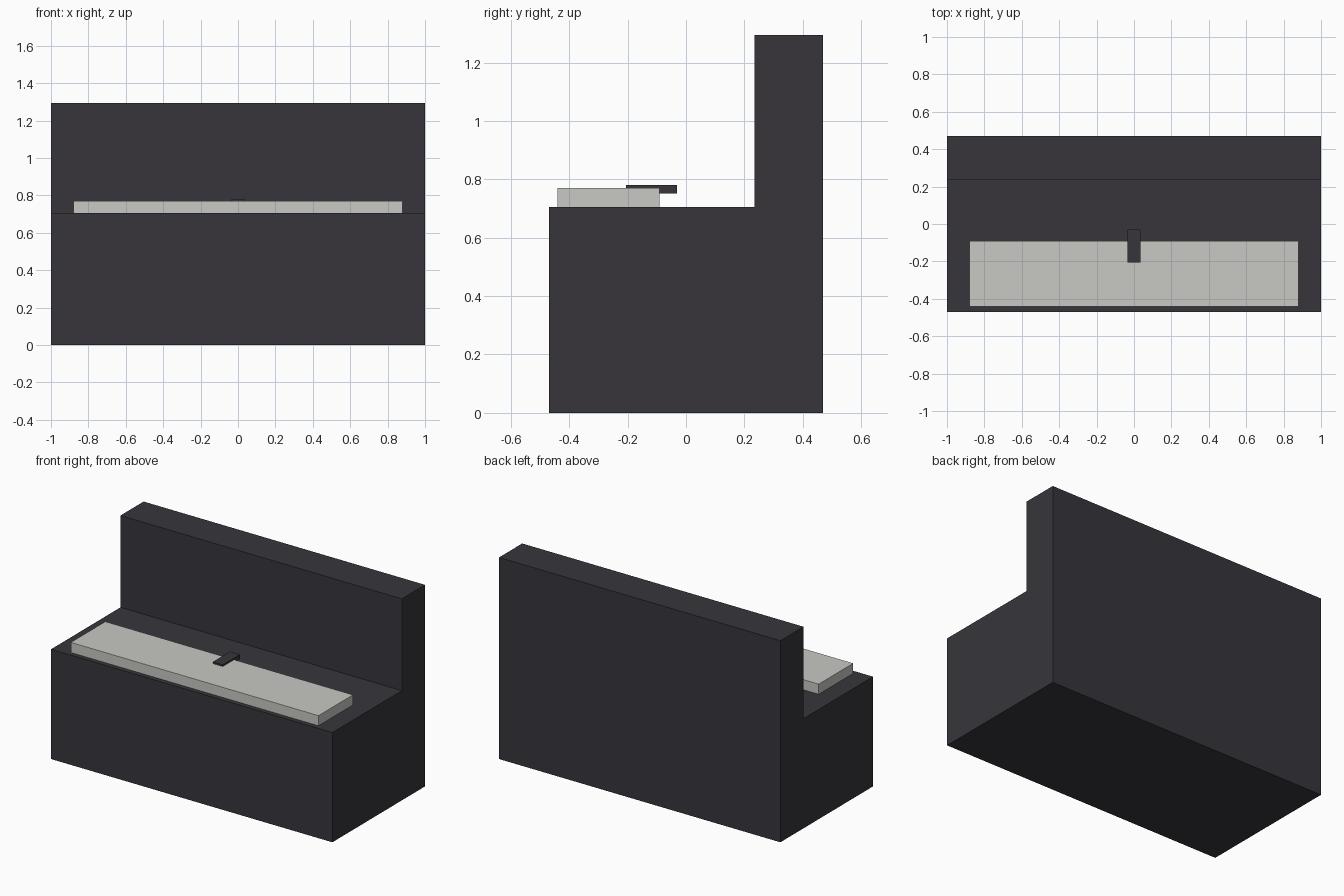
import bpy
import bmesh

default = bpy.data.objects.get("Cube")
if default:
    bpy.data.objects.remove(default, do_unlink=True)


def make_material(name, rgb):
    mat = bpy.data.materials.new(name)
    mat.use_nodes = True
    color = (*rgb, 1.0)
    mat.diffuse_color = color
    mat.node_tree.nodes["Principled BSDF"].inputs["Base Color"].default_value = color
    return mat


def extrude_profile(name, profile, half_width, mat):
    """Sweep a side profile of (y, z) points across x, centred on x = 0."""
    bm = bmesh.new()
    side = bm.faces.new([bm.verts.new((-half_width, y, z)) for y, z in profile])
    swept = bmesh.ops.extrude_face_region(bm, geom=[side])["geom"]
    moved = [v for v in swept if isinstance(v, bmesh.types.BMVert)]
    bmesh.ops.translate(bm, verts=moved, vec=(2 * half_width, 0, 0))
    bmesh.ops.recalc_face_normals(bm, faces=bm.faces)
    mesh = bpy.data.meshes.new(name)
    bm.to_mesh(mesh)
    bm.free()
    mesh.materials.append(mat)
    obj = bpy.data.objects.new(name, mesh)
    bpy.context.collection.objects.link(obj)
    return obj


def rectangle(y0, y1, z0, z1):
    return [(y0, z0), (y1, z0), (y1, z1), (y0, z1)]


charcoal = make_material("charcoal", (0.038, 0.036, 0.044))
pale_grey = make_material("pale_grey", (0.58, 0.58, 0.55))

# Stepped body: low front block with a tall back panel
front, back, step = -0.47, 0.47, 0.235
seat_z, top_z = 0.705, 1.295
extrude_profile("stepped_body",
                [(front, 0), (back, 0), (back, top_z), (step, top_z),
                 (step, seat_z), (front, seat_z)], 1.0, charcoal)

# Pale slab lying on the ledge
extrude_profile("ledge_slab", rectangle(-0.44, -0.09, seat_z, 0.77), 0.88, pale_grey)

# Small clip overhanging the back edge of the slab
extrude_profile("centre_clip", rectangle(-0.205, -0.03, 0.752, 0.781), 0.035, charcoal)
